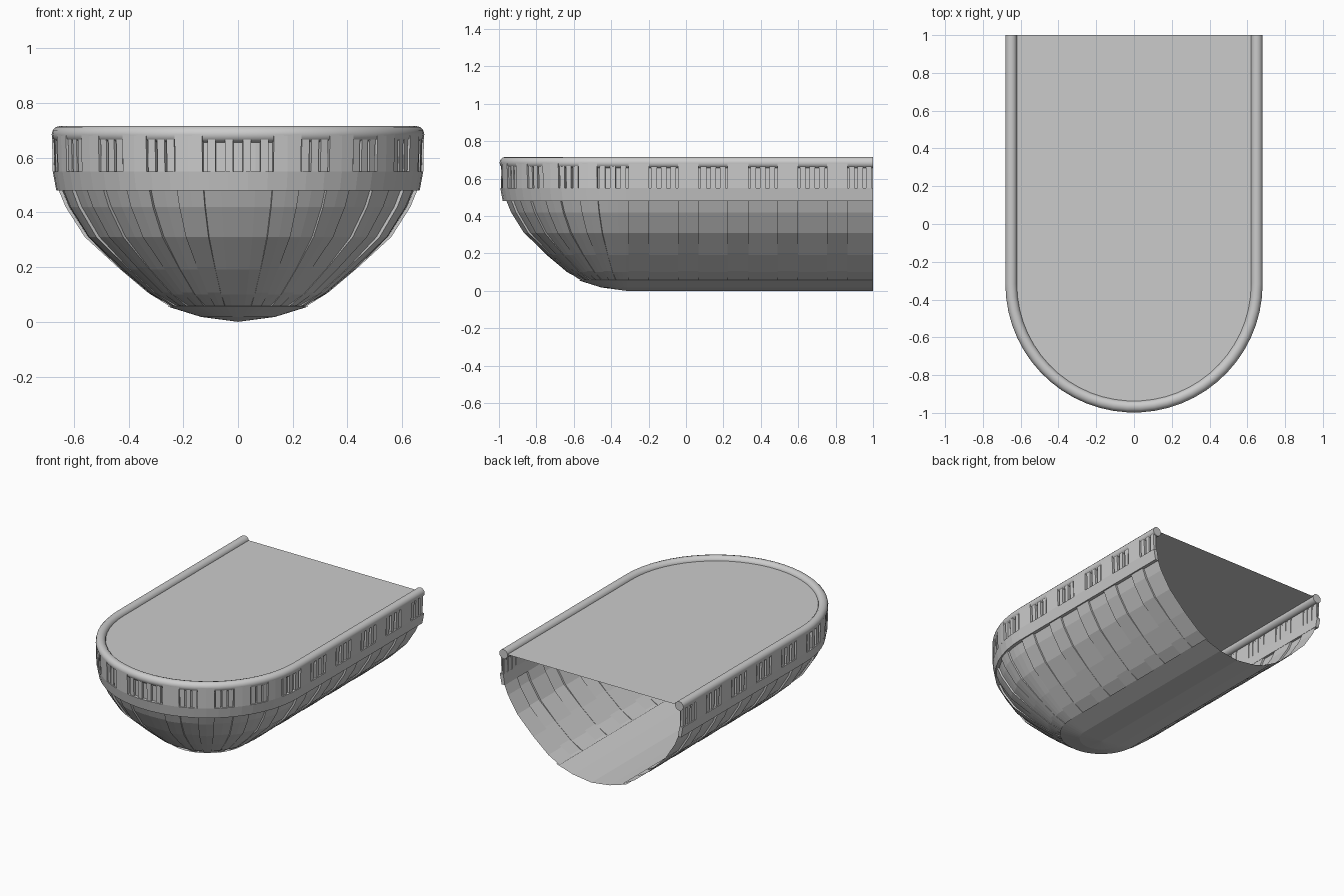
import bpy, bmesh, math

if "Cube" in bpy.data.objects:
    bpy.data.objects.remove(bpy.data.objects["Cube"])

CY, R = -0.317, 0.68             # centre of rounded front, nominal radius
L = R * math.pi / 2              # quarter arc length
END = L + 1.0 - CY               # distance from front centre to open back


def pos(t, r, z):
    """Point on the U-shaped plan: t along the path, r outward, z up."""
    s, t = (1 if t >= 0 else -1), abs(t)
    a = min(t, L) / R
    return (s * r * math.sin(a), CY - r * math.cos(a) + max(0, t - L), z)


def stations(t0, t1, step=0.075):
    """Split a span finely on the arc, once where it turns straight."""
    cuts = sorted({t0, t1, *[c for c in (-L, L) if t0 < c < t1]})
    out = [cuts[0]]
    for a, b in zip(cuts, cuts[1:]):
        n = max(1, math.ceil((b - a) / step - 0.01)) if abs(a + b) / 2 < L else 1
        out += [a + (b - a) * i / n for i in range(1, n + 1)]
    return out


def sweep(bm, t0, t1, prof, closed=False, caps=False):
    rows = [[bm.verts.new(pos(t, r, z)) for r, z in prof] for t in stations(t0, t1)]
    n = len(prof)
    for a, b in zip(rows, rows[1:]):
        for i in range(n if closed else n - 1):
            j = (i + 1) % n
            bm.faces.new((a[i], b[i], b[j], a[j]))
    if caps:
        bm.faces.new(rows[0])
        bm.faces.new(rows[-1][::-1])


def finish(bm, name, smooth=False):
    bmesh.ops.remove_doubles(bm, verts=bm.verts, dist=1e-5)
    bmesh.ops.dissolve_degenerate(bm, edges=bm.edges, dist=1e-6)
    bmesh.ops.recalc_face_normals(bm, faces=bm.faces)
    me = bpy.data.meshes.new(name)
    bm.to_mesh(me)
    bm.free()
    ob = bpy.data.objects.new(name, me)
    bpy.context.collection.objects.link(ob)
    if smooth:
        me.polygons.foreach_set("use_smooth", [True] * len(me.polygons))
    return ob


# pier spans along one half of the path, rounded front then straight side
piers = [(math.radians(d - 4.4) * R, math.radians(d + 4.4) * R) for d in (15.5, 34, 53, 72)]
piers += [(L + y - CY, L + y + 0.11 - CY) for y in [-0.307 + 0.265 * i for i in range(5)]]
piers = [(-b, -a) for a, b in reversed(piers)] + piers
edges = [-END] + [e for p in piers for e in p] + [END]
windows = list(zip(edges[0::2], edges[1::2]))

outer = [(0.655, 0.48), (0.63, 0.42), (0.56, 0.31), (0.44, 0.2), (0.33, 0.107), (0.255, 0.06)]
inner = [(0.642, 0.48), (0.617, 0.42), (0.547, 0.31), (0.428, 0.192), (0.318, 0.1), (0.235, 0.055)]

# hull shell, recessed between the ribs
bm = bmesh.new()
for a, b in windows:
    sweep(bm, a, b, inner)
finish(bm, "hull_shell")

# raised hull ribs with side walls
bm = bmesh.new()
for a, b in piers:
    sweep(bm, a, b, outer + [inner[-1]])
    for t in (a, b):
        for i in range(len(outer) - 1):
            bm.faces.new([bm.verts.new(pos(t, *p)) for p in
                          (outer[i], outer[i + 1], inner[i + 1], inner[i])])
finish(bm, "hull_ribs")

# keel plate with a small ledge
bm = bmesh.new()
sweep(bm, -END, END, [(0.235, 0.058), (0.258, 0.056), (0.135, 0.018), (0, 0.0)])
finish(bm, "keel")

# band below the windows
bm = bmesh.new()
sweep(bm, -END, END, [(0.64, 0.48), (0.664, 0.48), (0.677, 0.55), (0.652, 0.55)], True, True)
finish(bm, "belt_band")

# upper wall: recessed panes, piers and slim bars
bm = bmesh.new()
for a, b in windows:
    sweep(bm, a, b, [(0.655, 0.55), (0.658, 0.68), (0.675, 0.685)])
finish(bm, "window_panes")


def block(r0, r1):
    return [(0.652, 0.55), (r0, 0.55), (r1, 0.685), (0.652, 0.685)]


bm = bmesh.new()
for a, b in piers:
    sweep(bm, a, b, block(0.677, 0.68), True, True)
finish(bm, "wall_piers")

bm = bmesh.new()
for a, b in windows:
    n = 4 if abs(a + b) < 0.01 else 3
    for i in range(n):
        c = a + (b - a) * (i + 0.5) / n
        sweep(bm, c - 0.015, c + 0.015, block(0.671, 0.674), True, True)
finish(bm, "window_bars")

# rounded hand rail
bm = bmesh.new()
ring = [(0.65 + 0.031 * math.cos(k * math.pi / 6), 0.685 + 0.031 * math.sin(k * math.pi / 6))
        for k in range(12)]
sweep(bm, -END, END, ring, True, True)
rail = finish(bm, "hand_rail", True)
bpy.context.view_layer.objects.active = rail
rail.select_set(True)
bpy.ops.object.shade_smooth_by_angle(angle=math.radians(40))

# flat deck
bm = bmesh.new()
bm.faces.new([bm.verts.new(pos(t, 0.645, 0.69)) for t in stations(-END, END)])
finish(bm, "deck")
